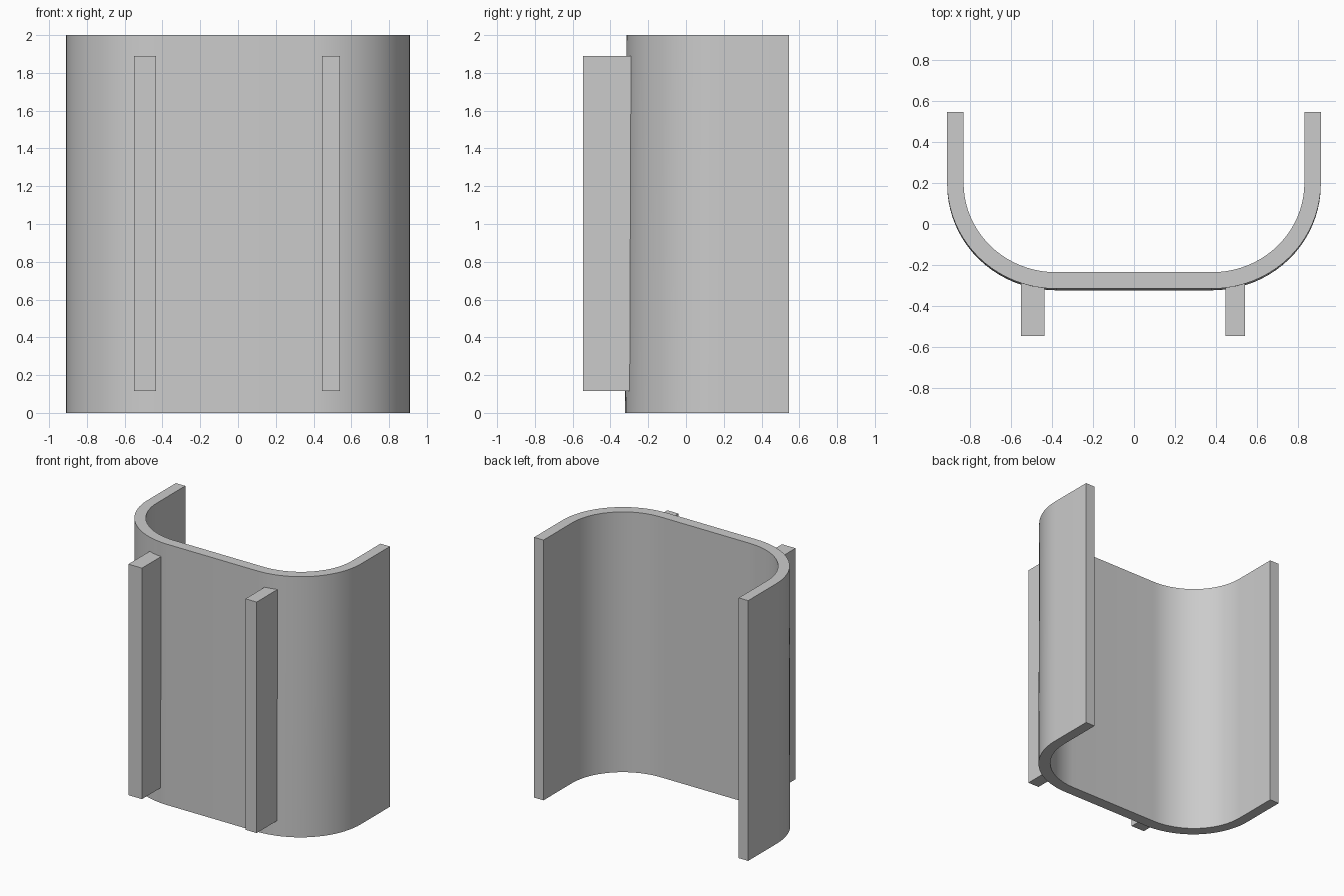
import bpy, bmesh, math

cube = bpy.data.objects.get("Cube")
if cube:
    bpy.data.objects.remove(cube, do_unlink=True)

# Single plain grey
grey = bpy.data.materials.new("plain_grey")
grey.use_nodes = True
colour = (0.6, 0.6, 0.6, 1)
grey.diffuse_color = colour
grey.node_tree.nodes["Principled BSDF"].inputs["Base Color"].default_value = colour


def add_object(name, bm):
    bmesh.ops.recalc_face_normals(bm, faces=bm.faces)
    mesh = bpy.data.meshes.new(name)
    bm.to_mesh(mesh)
    bm.free()
    mesh.materials.append(grey)
    obj = bpy.data.objects.new(name, mesh)
    bpy.context.collection.objects.link(obj)
    return obj


HALF_WIDTH, BACK, ARC_Y, ARC_X = 0.91, 0.545, 0.2, 0.38
FRONT, THICK, STEPS, HEIGHT = -0.315, 0.08, 20, 2.0


def u_profile(inset):
    """Half of the U, from the back end to the front, then mirrored."""
    rx = HALF_WIDTH - ARC_X - inset
    ry = ARC_Y - FRONT - inset
    half = [(HALF_WIDTH - inset, BACK)]
    for i in range(STEPS + 1):
        a = math.pi / 2 * i / STEPS
        half.append((ARC_X + rx * math.cos(a), ARC_Y - ry * math.sin(a)))
    return half + [(-x, y) for x, y in reversed(half)]


# Curved shell: a thick U extruded upwards
bm = bmesh.new()
outer, inner = u_profile(0), u_profile(THICK)
rings = []
for z in (0, HEIGHT):
    for path in (outer, inner):
        # the foot of the outer wall leans very slightly forward
        lean = 0.008 if z == 0 and path is outer else 0
        rings.append([bm.verts.new((x, y - (lean if y < ARC_Y else 0), z))
                      for x, y in path])
low_out, low_in, top_out, top_in = rings
for a, b in ((low_out, top_out), (top_out, top_in),
             (top_in, low_in), (low_in, low_out)):
    for i in range(len(a) - 1):
        bm.faces.new((a[i], a[i + 1], b[i + 1], b[i]))
for i in (0, -1):
    bm.faces.new((low_out[i], top_out[i], top_in[i], low_in[i]))
shell = add_object("curved_shell", bm)

bpy.ops.object.select_all(action="DESELECT")
shell.select_set(True)
bpy.context.view_layer.objects.active = shell
bpy.ops.object.shade_smooth_by_angle(angle=math.radians(30))


# Upright ribs on the front
def rib(name, x0, x1):
    y0, y1, z0, z1 = -0.545, -0.29, 0.115, 1.89
    bm = bmesh.new()
    bmesh.ops.create_cube(bm, size=1)
    bmesh.ops.scale(bm, vec=(x1 - x0, y1 - y0, z1 - z0), verts=bm.verts)
    bmesh.ops.translate(bm, verts=bm.verts,
                        vec=((x0 + x1) / 2, (y0 + y1) / 2, (z0 + z1) / 2))
    add_object(name, bm)


rib("right_rib", -0.55, -0.435)
rib("left_rib", 0.445, 0.54)
